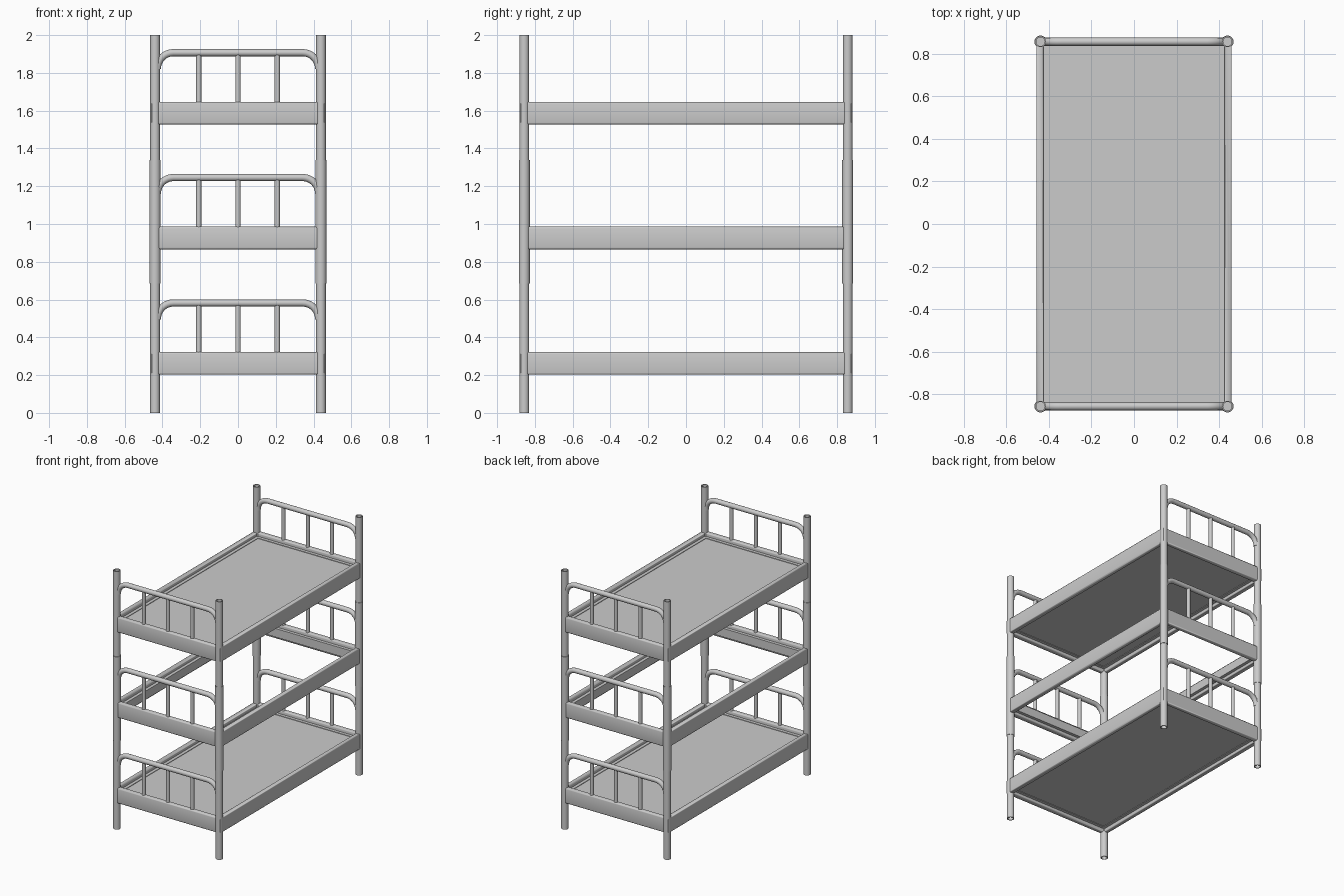
import bpy, bmesh, math

if "Cube" in bpy.data.objects:
    bpy.data.objects.remove(bpy.data.objects["Cube"])

PX, PY = 0.439, 0.856          # post centres
OX, OY = 0.459, 0.875          # outer limits of the rail frame
TIERS = (0.202, 0.866, 1.527)  # underside of each bed frame


def make_object(name, bm):
    bmesh.ops.recalc_face_normals(bm, faces=bm.faces)
    mesh = bpy.data.meshes.new(name)
    bm.to_mesh(mesh)
    bm.free()
    obj = bpy.data.objects.new(name, mesh)
    bpy.context.collection.objects.link(obj)
    bpy.ops.object.select_all(action='DESELECT')
    obj.select_set(True)
    bpy.context.view_layer.objects.active = obj
    bpy.ops.object.shade_smooth_by_angle(angle=math.radians(50))
    return obj


def lathe(name, profile, x, y, steps=24):
    bm = bmesh.new()
    verts = [bm.verts.new((r, 0, z)) for r, z in profile]
    edges = [bm.edges.new(p) for p in zip(verts, verts[1:])]
    bmesh.ops.spin(bm, geom=verts + edges, cent=(0, 0, 0), axis=(0, 0, 1),
                   angle=math.tau, steps=steps)
    bmesh.ops.remove_doubles(bm, verts=bm.verts, dist=1e-5)
    bmesh.ops.translate(bm, verts=bm.verts, vec=(x, y, 0))
    return make_object(name, bm)


def mitred_frame(name, profile, z0):
    """Sweep a closed (inset, height) profile around a rectangle."""
    bm = bmesh.new()
    rings = []
    for d, h in profile:
        x, y, z = OX - d, OY - d, z0 + h
        rings.append([bm.verts.new(c) for c in
                      ((x, y, z), (-x, y, z), (-x, -y, z), (x, -y, z))])
    for a, b in zip(rings, rings[1:] + rings[:1]):
        for i in range(4):
            j = (i + 1) % 4
            bm.faces.new((a[i], a[j], b[j], b[i]))
    return make_object(name, bm)


def box(name, size, centre):
    bm = bmesh.new()
    bmesh.ops.create_cube(bm, size=1)
    bmesh.ops.scale(bm, verts=bm.verts, vec=size)
    bmesh.ops.translate(bm, verts=bm.verts, vec=centre)
    return make_object(name, bm)


def tube(name, points, radius):
    curve = bpy.data.curves.new(name, 'CURVE')
    curve.dimensions = '3D'
    curve.bevel_depth = radius
    curve.bevel_resolution = 4
    curve.use_fill_caps = True
    spline = curve.splines.new('POLY')
    spline.points.add(len(points) - 1)
    for p, co in zip(spline.points, points):
        p.co = (*co, 1)
    spline.use_smooth = True
    obj = bpy.data.objects.new(name, curve)
    bpy.context.collection.objects.link(obj)
    return obj


# Corner posts: hollow-ended tubes with a thicker middle section
post = [(0, 0.03), (0.020, 0.03), (0.020, 0), (0.026, 0), (0.026, 0.685),
        (0.029, 0.685), (0.029, 1.34), (0.026, 1.34), (0.026, 2.0),
        (0.020, 2.0), (0.020, 1.97), (0, 1.97)]
for sx in (-1, 1):
    for sy in (-1, 1):
        lathe("corner_post", post, sx * PX, sy * PY)

# Rail section: flat sides, softened edges, raised inner ledge
section = [(0.007, 0.0), (0.002, 0.003), (0, 0.010), (0, 0.110),
           (0.002, 0.117), (0.007, 0.12), (0.027, 0.12), (0.032, 0.117),
           (0.034, 0.110), (0.034, 0.092), (0.058, 0.092), (0.058, 0.026),
           (0.034, 0.026), (0.034, 0.010), (0.032, 0.003), (0.027, 0.0)]

for i, z in enumerate(TIERS):
    mitred_frame("bed_frame", section, z)

    # Base boards on the lower and upper beds only
    if i != 1:
        box("bed_base", (2 * (OX - 0.056), 2 * (OY - 0.056), 0.058),
            (0, 0, z + 0.059))

    # Arched end hoops with three spindles
    top, r, hx = z + 0.380, 0.085, 0.427
    for sy in (-1, 1):
        y = sy * PY
        right = [(hx - r + r * math.cos(a), y, top - r + r * math.sin(a))
                 for a in (math.pi / 2 * k / 8 for k in range(9))]
        left = [(-x, yy, zz) for x, yy, zz in reversed(right)]
        tube("end_hoop", right + left, 0.019)
        for x in (-0.208, 0, 0.208):
            tube("end_spindle", [(x, y, z + 0.11), (x, y, top)], 0.014)
